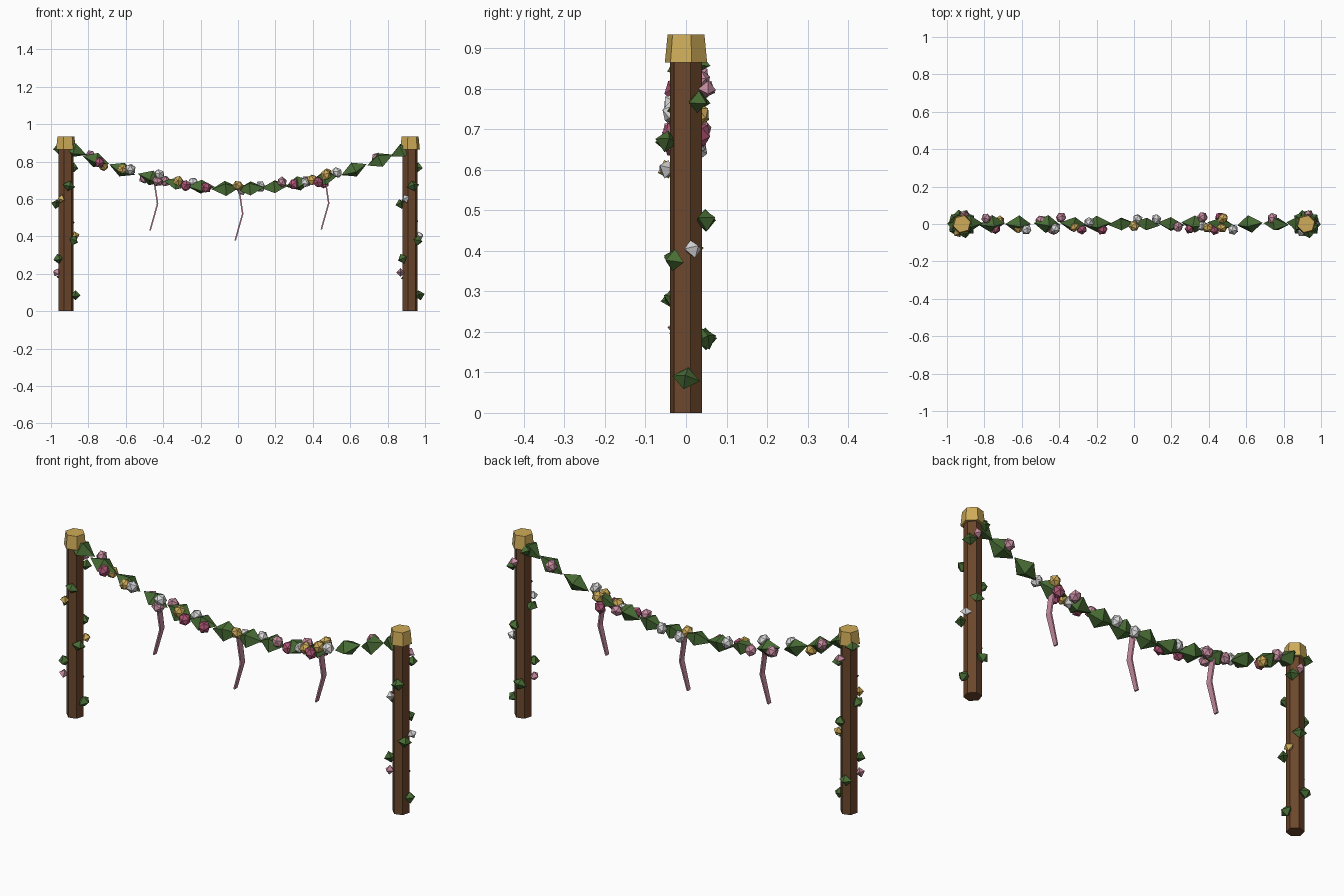
import bpy, bmesh, math, random
from mathutils import Matrix, Vector, Euler

cube = bpy.data.objects.get("Cube")
if cube:
    bpy.data.objects.remove(cube)
random.seed(4)


def material(name, rgb):
    m = bpy.data.materials.new(name)
    m.use_nodes = True
    m.diffuse_color = (*rgb, 1)
    m.node_tree.nodes["Principled BSDF"].inputs["Base Color"].default_value = (*rgb, 1)
    return m


WOOD = material("wood brown", (0.15, 0.062, 0.025))
GOLD = material("gold", (0.62, 0.41, 0.10))
GREEN = material("leaf green", (0.065, 0.15, 0.035))
PINK = material("soft pink", (0.58, 0.27, 0.36))
ROSE = material("deep rose", (0.43, 0.09, 0.18))
WHITE = material("petal white", (0.70, 0.70, 0.71))
PETALS = {"g": GOLD, "p": PINK, "r": ROSE, "w": WHITE}


def finish(name, bm, *mats):
    bmesh.ops.recalc_face_normals(bm, faces=bm.faces)
    mesh = bpy.data.meshes.new(name)
    bm.to_mesh(mesh)
    bm.free()
    for m in mats:
        mesh.materials.append(m)
    obj = bpy.data.objects.new(name, mesh)
    bpy.context.collection.objects.link(obj)
    return obj


def prism(name, x, z0, z1, r0, r1, mat):
    """Six-sided tapered column."""
    bm = bmesh.new()
    place = Matrix.Translation((x, 0, (z0 + z1) / 2)) @ Matrix.Rotation(math.radians(45), 4, "Z")
    bmesh.ops.create_cone(bm, cap_ends=True, segments=6, radius1=r0, radius2=r1,
                          depth=z1 - z0, matrix=place)
    finish(name, bm, mat)


def gem(bm, place, scale, faceted=False, slot=0):
    """Octahedron, or a twenty-sided bud when faceted."""
    place = place @ Matrix.Diagonal((*scale, 1))
    old = set(bm.faces)
    if faceted:
        bmesh.ops.create_icosphere(bm, subdivisions=1, radius=1, matrix=place)
    else:
        bmesh.ops.create_uvsphere(bm, u_segments=4, v_segments=2, radius=1, matrix=place)
    for f in set(bm.faces) - old:
        f.material_index = slot


def tilt(amount):
    return Euler([random.uniform(-amount, amount) for _ in range(3)]).to_matrix().to_4x4()


def sag(x):
    return 0.655 + 0.265 * x * x


def around(x, angle, radius, z):
    a = math.radians(angle)
    return (Matrix.Translation((x + radius * math.cos(a), radius * math.sin(a), z))
            @ Matrix.Rotation(a, 4, "Z"))


# Posts with caps, spiralling leaves and small blossoms
for side, x, colours in (("left", 0.92, "pwwp"), ("right", -0.92, "pggp")):
    prism(side + "_post", x, 0, 0.87, 0.041, 0.041, WOOD)
    prism(side + "_post_cap", x, 0.865, 0.933, 0.054, 0.047, GOLD)
    bm = bmesh.new()
    for i in range(9):
        place = around(x, 108 * i, 0.051, 0.085 + 0.0975 * i)
        gem(bm, place @ tilt(0.35), (0.028, 0.035, 0.028))
    finish(side + "_post_leaves", bm, GREEN)
    bm = bmesh.new()
    for i, angle in enumerate((200, 18, 243, 75)):
        place = around(x, angle, 0.054, 0.207 + 0.197 * i)
        gem(bm, place @ tilt(0.5), (0.022, 0.028, 0.024), slot=i)
    finish(side + "_post_blossoms", bm, *[PETALS[c] for c in colours])

# Garland leaves strung end to end along the sag
bm = bmesh.new()
for x in (0.067, 0.197, 0.325, 0.465, 0.62, 0.76, 0.88):
    for s in (1, -1):
        slope = math.atan(0.53 * x * s)
        place = (Matrix.Translation((x * s, 0, sag(x))) @ Matrix.Rotation(-slope, 4, "Y")
                 @ Matrix.Rotation(random.uniform(0.3, 0.9), 4, "X") @ tilt(0.12))
        gem(bm, place, (0.074, 0.05, 0.042))
finish("garland_leaves", bm, GREEN)

# Garland blossoms: colour, x, y, height above the sag line
blossoms = (
    ("p", -0.79, 0.03, 0.01), ("r", -0.74, -0.025, -0.005), ("g", -0.72, 0.015, -0.015),
    ("g", -0.62, -0.02, 0.0), ("w", -0.575, -0.03, 0.015), ("p", -0.5, 0.02, -0.01),
    ("w", -0.42, -0.025, 0.03), ("p", -0.43, -0.03, -0.01), ("p", -0.39, 0.035, 0.0),
    ("g", -0.32, -0.015, 0.012), ("r", -0.28, -0.03, -0.005), ("w", -0.24, 0.01, 0.015),
    ("r", -0.17, -0.03, -0.002), ("g", 0.0, -0.01, 0.015), ("w", 0.02, 0.025, -0.005),
    ("w", 0.12, 0.025, 0.008), ("p", 0.235, -0.015, 0.02), ("r", 0.3, -0.025, 0.0),
    ("p", 0.365, 0.035, 0.005), ("w", 0.36, -0.01, 0.0), ("g", 0.395, -0.02, 0.005),
    ("r", 0.43, -0.03, -0.015), ("g", 0.475, 0.03, 0.02), ("g", 0.47, -0.02, 0.015),
    ("r", 0.46, 0.035, -0.025), ("w", 0.53, -0.03, 0.012), ("p", 0.74, 0.03, 0.02),
)
slots = list(PETALS)
bm = bmesh.new()
for c, x, y, lift in blossoms:
    place = Matrix.Translation((x, y, sag(x) + lift)) @ tilt(1.5)
    gem(bm, place, (0.032, 0.03, 0.027), True, slots.index(c))
finish("garland_blossoms", bm, *PETALS.values())

# Hanging ribbons: bent flat strips, thin from the front
for name, x in (("right_ribbon", -0.45), ("middle_ribbon", 0.005), ("left_ribbon", 0.465)):
    top = sag(x)
    bm = bmesh.new()
    rows = []
    for dx, dz, w in ((0.0, 0.0, 0.018), (0.02, -0.135, 0.016), (-0.02, -0.277, 0.011)):
        rows.append([bm.verts.new((x + dx + t, y, top + dz))
                     for t, y in ((-0.004, -w), (0.004, -w), (0.004, w), (-0.004, w))])
    for a, b in zip(rows, rows[1:]):
        for i in range(4):
            j = (i + 1) % 4
            bm.faces.new((a[i], a[j], b[j], b[i]))
    bm.faces.new(rows[0])
    bm.faces.new(rows[-1])
    finish(name, bm, PINK)
